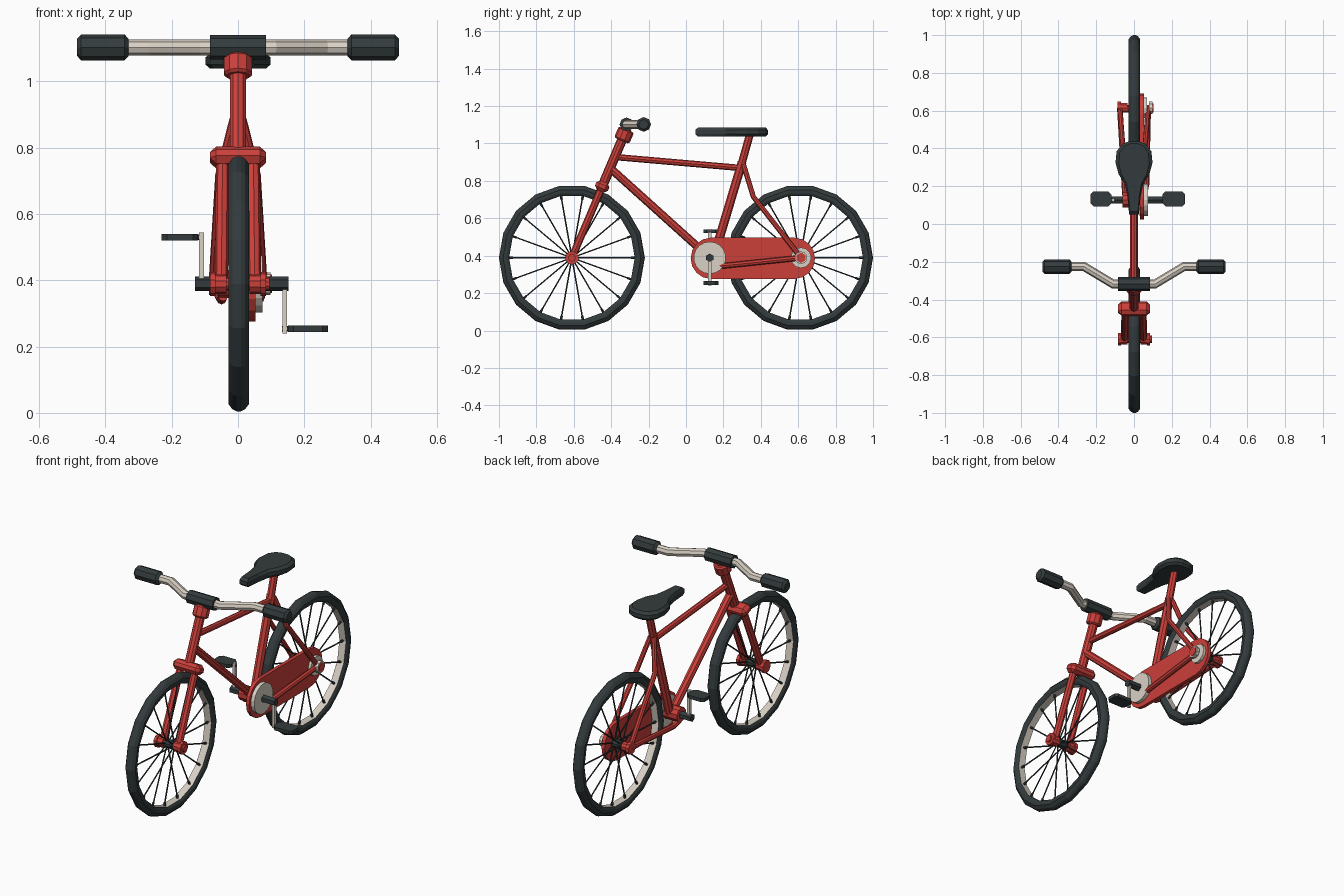
import bpy, bmesh, math
from mathutils import Vector, Matrix

if "Cube" in bpy.data.objects:
    bpy.data.objects.remove(bpy.data.objects["Cube"])

def mat(name, c):
    m = bpy.data.materials.new(name)
    m.diffuse_color = (*c, 1)
    m.use_nodes = True
    m.node_tree.nodes["Principled BSDF"].inputs["Base Color"].default_value = m.diffuse_color
    return m

RED = mat("red paint", (0.60, 0.050, 0.042))
DARK = mat("dark rubber", (0.034, 0.044, 0.046))
CREAM = mat("cream metal", (0.70, 0.64, 0.56))

def tube(name, paths, r, m, res=2, radii=None):
    """Round tubes along point lists, all in one object."""
    cu = bpy.data.curves.new(name, 'CURVE')
    cu.dimensions = '3D'
    cu.bevel_depth, cu.bevel_resolution, cu.use_fill_caps = r, res, True
    for pts in paths:
        s = cu.splines.new('POLY')
        s.points.add(len(pts) - 1)
        s.use_smooth = False
        for i, p in enumerate(pts):
            s.points[i].co = (*p, 1)
            if radii:
                s.points[i].radius = radii[i]
    cu.materials.append(m)
    ob = bpy.data.objects.new(name, cu)
    bpy.context.collection.objects.link(ob)
    return ob

def finish(name, bm, mats):
    bmesh.ops.recalc_face_normals(bm, faces=bm.faces)
    me = bpy.data.meshes.new(name)
    bm.to_mesh(me)
    bm.free()
    for m in mats:
        me.materials.append(m)
    ob = bpy.data.objects.new(name, me)
    bpy.context.collection.objects.link(ob)
    return ob

def cyl(name, a, b, r, m, n=10, bevel=0):
    """Cylinder from a to b with optional chamfered ends."""
    a, b = Vector(a), Vector(b)
    bm = bmesh.new()
    M = Matrix.Translation((a + b) / 2) @ (b - a).to_track_quat('Z', 'Y').to_matrix().to_4x4()
    bmesh.ops.create_cone(bm, cap_ends=True, segments=n, radius1=r, radius2=r,
                          depth=(b - a).length, matrix=M)
    if bevel:
        rim = [e for e in bm.edges if any(len(f.verts) > 4 for f in e.link_faces)]
        bmesh.ops.bevel(bm, geom=rim, offset=bevel, segments=1, affect='EDGES')
    return finish(name, bm, [m])

def box(name, c, size, m, bevel=0, rx=0):
    bm = bmesh.new()
    bmesh.ops.create_cube(bm, size=1, matrix=Matrix.Diagonal((*size, 1)))
    if bevel:
        bmesh.ops.bevel(bm, geom=bm.edges[:], offset=bevel, segments=1, affect='EDGES')
    bm.transform(Matrix.Translation(c) @ Matrix.Rotation(rx, 4, 'X'))
    return finish(name, bm, [m])

def prism(name, outline, x0, x1, m):
    """Outline of (y, z) points extruded along x."""
    bm = bmesh.new()
    f = bm.faces.new([bm.verts.new((x0, y, z)) for y, z in outline])
    g = bmesh.ops.extrude_face_region(bm, geom=[f])
    bmesh.ops.translate(bm, vec=(x1 - x0, 0, 0),
                        verts=[v for v in g['geom'] if isinstance(v, bmesh.types.BMVert)])
    return finish(name, bm, [m])

ZC, N, CX = 0.389, 18, 0.002

# wheels: lathed tyre with cream inner rim, spokes
def wheel(name, yc):
    prof = [(.336, -.021), (.349, -.029), (.368, -.031), (.384, -.019), (.39, -.007),
            (.39, .007), (.384, .019), (.368, .031), (.349, .029), (.336, .021)]
    bm = bmesh.new()
    rings = []
    for i in range(N):
        a = math.tau * i / N
        rings.append([bm.verts.new((CX + x, yc + r * math.cos(a), ZC + r * math.sin(a))) for r, x in prof])
    k = len(prof)
    for i in range(N):
        A, B = rings[i], rings[(i + 1) % N]
        for j in range(k):
            f = bm.faces.new((A[j], A[(j + 1) % k], B[(j + 1) % k], B[j]))
            f.material_index = 1 if j == k - 1 else 0
    finish(name + "_tyre", bm, [DARK, CREAM])
    spokes = []
    for i in range(N):
        a = math.tau * i / N
        x = CX + (.022 if i % 2 else -.022)
        at = lambda r, x: (x, yc + r * math.cos(a), ZC + r * math.sin(a))
        spokes.append([at(.015, x), at(.315, CX), at(.316, CX), at(.34, CX)])
    tube(name + "_spokes", spokes, .004, DARK, 1, (1, 1, 1.7, 1.7))

for name, yc in (("front_wheel", -.61), ("rear_wheel", .61)):
    wheel(name, yc)
    cyl(name + "_axle", (-.085, yc, ZC), (.095, yc, ZC), .02, RED)
    cyl(name + "_hub", (-.028, yc, ZC), (.032, yc, ZC), .024, DARK)

# steering column and fork
def steer(z, x=0):
    return (x, -.61 + .425 * (z - ZC), z)

TILT = -math.atan(.425)
cyl("head_tube", steer(.76), steer(1.08), .026, RED)
cyl("head_collar", steer(1.015), steer(1.075), .044, RED, 10, .008)
box("fork_crown", steer(.77), (.168, .075, .055), RED, .018, TILT)
for s, side in ((-1, "left"), (1, "right")):
    cyl(side + "_fork_blade", steer(.385, s * .05), steer(.77, s * .046), .02, RED, 8)
    cyl(side + "_fork_end", (s * .035, -.61, ZC), (s * .07, -.61, ZC), .03, RED)
    cyl(side + "_front_nut", (s * .068, -.61, ZC), (s * .085, -.61, ZC), .036, RED)

# handlebar with clamp and grips
HZ = 1.102
half = [(.11, -.318, HZ), (.265, -.225, HZ), (.35, -.225, HZ)]
tube("handlebar", [[(-x, y, z) for x, y, z in half[::-1]] + half], .024, CREAM)
cyl("handlebar_clamp", (-.084, -.318, HZ), (.084, -.318, HZ), .037, DARK, 8)
for s, side in ((-1, "left"), (1, "right")):
    cyl(side + "_grip", (s * .33, -.226, HZ), (s * .485, -.226, HZ), .039, DARK, 8, .012)

# frame tubes
BB = Vector((0, .127, ZC))
tube("top_tube", [[(0, -.385, .928), (0, .305, .868)]], .017, RED)
tube("down_tube", [[(0, -.405, .868), BB]], .022, RED)
tube("seat_tube", [[(0, .147, ZC), (0, .30, .90)]], .024, RED)
tube("seat_post", [[(0, .29, .865), (0, .342, 1.05)]], .021, RED)
cyl("bottom_bracket", BB + Vector((-.06, 0, 0)), BB + Vector((.04, 0, 0)), .042, RED)
tube("seat_stays", [[(s * .012, .308, .885), (s * .055, .36, .715), (s * .075, .615, ZC)]
                    for s in (-1, 1)], .014, RED)
tube("chain_stays", [[(-.045, .125, .352), (-.05, .19, .342), (-.075, .615, ZC)],
                     [(.055, .16, .345), (.066, .21, .347), (.075, .615, ZC)]], .015, RED)

# chain case, chainring, rear sprocket and nuts
arc = lambda c, r, a0: [(c + r * math.cos(a0 + math.pi * i / 8), .386 + .11 * math.sin(a0 + math.pi * i / 8))
                        for i in range(9)]
prism("chain_case", arc(.58, .11, -math.pi / 2) + arc(.132, .107, math.pi / 2), .033, .053, RED)
cyl("chainring", (.029, .127, ZC), (.074, .127, ZC), .086, CREAM, 18)
cyl("rear_sprocket", (.045, .615, ZC), (.069, .615, ZC), .055, CREAM, 12)
cyl("rear_right_nut", (.08, .615, ZC), (.098, .615, ZC), .034, CREAM)
cyl("rear_right_cap", (.08, .615, ZC), (.102, .615, ZC), .028, RED, 6)
cyl("rear_left_nut", (-.088, .615, ZC), (-.068, .615, ZC), .034, RED)
cyl("rear_left_end", (-.07, .615, ZC), (-.035, .615, ZC), .027, RED)

# crank axle, cranks and pedals
cyl("crank_axle", (-.13, .127, ZC), (.153, .127, ZC), .022, DARK, 6)
for side, x, s, zp in (("left", -.11, -1, .53), ("right", .141, 1, .254)):
    d = .014 if zp > ZC else -.014
    box(side + "_crank", (x, .127, (ZC + zp + d) / 2), (.014, .018, abs(zp + d - ZC)), CREAM)
    o = .06 if s > 0 else .055
    px = x + s * (.01 + o)
    bm = bmesh.new()
    bmesh.ops.create_cube(bm, size=1, matrix=Matrix.Translation((px, .133, zp))
                          @ Matrix.Diagonal((2 * o, .08, .019, 1)))
    up = [e for e in bm.edges if abs(e.verts[0].co.z - e.verts[1].co.z) > .01]
    bmesh.ops.bevel(bm, geom=up, offset=.016, segments=1, affect='EDGES')
    finish(side + "_pedal", bm, [DARK])
    cyl(side + "_pedal_pin", (x - s * .008, .127, zp), (px, .127, zp), .008, DARK, 6)

# seat: outline extruded with a rounded top
side = [(.026, .05), (.034, .14), (.048, .21), (.082, .265), (.098, .325), (.092, .385), (.062, .425), (.025, .438)]
loop = side + [(-x, y) for x, y in side[::-1]]
bm = bmesh.new()
layers = []
for z, k in ((1.038, .86), (1.05, 1.0), (1.072, 1.0), (1.086, .82)):
    layers.append([bm.verts.new((x * k, .26 + (y - .26) * (1 + (k - 1) * .4), z)) for x, y in loop])
n = len(loop)
for A, B in zip(layers, layers[1:]):
    for i in range(n):
        bm.faces.new((A[i], A[(i + 1) % n], B[(i + 1) % n], B[i]))
bm.faces.new(layers[0])
bm.faces.new(layers[-1])
finish("seat", bm, [DARK])
